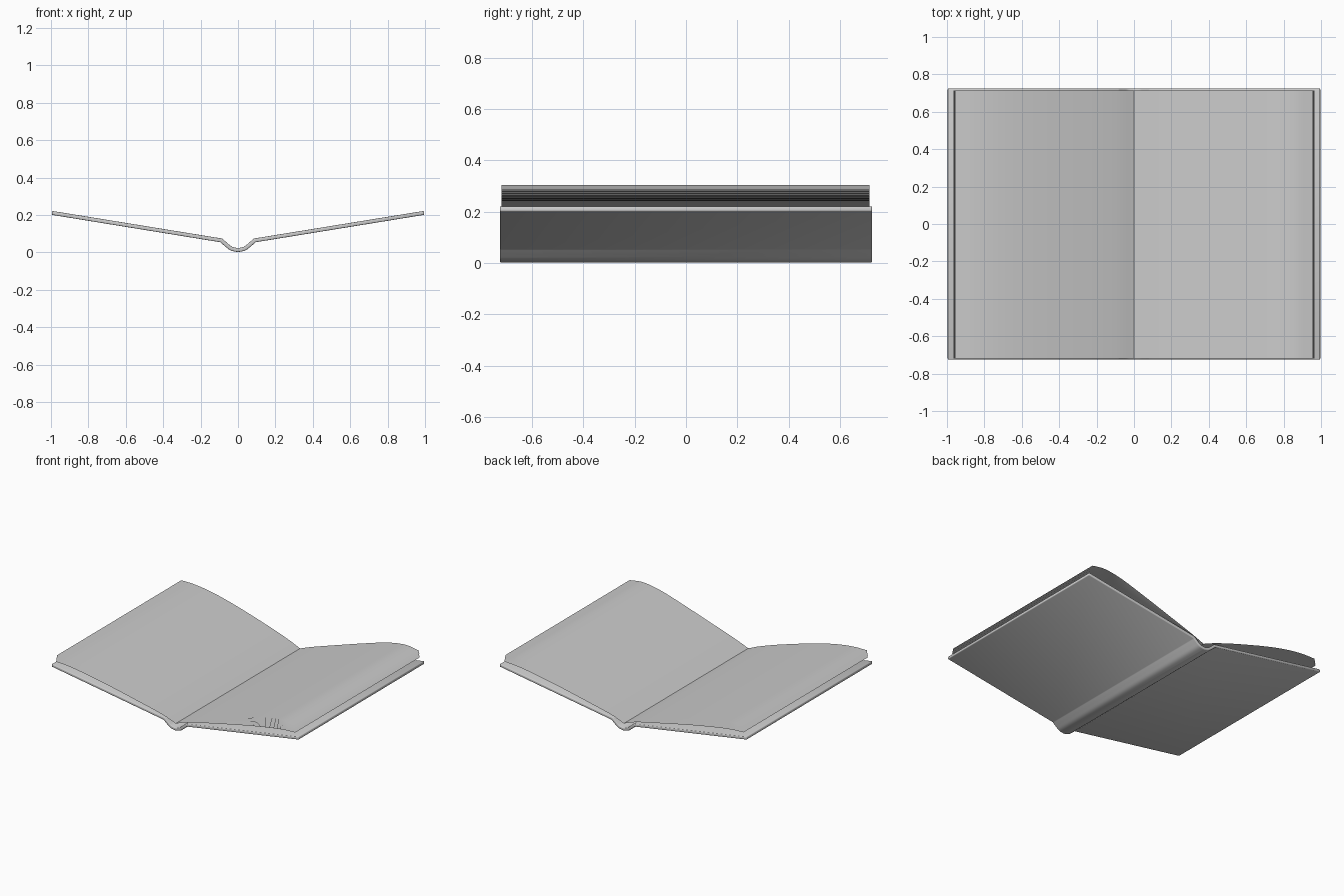
import bpy, bmesh, math
from mathutils import Vector

if "Cube" in bpy.data.objects:
    bpy.data.objects.remove(bpy.data.objects["Cube"])

SHEETS = 20


def spline(pts, steps=6):
    """Catmull-Rom curve through 2D points."""
    p = [Vector(q) for q in pts]
    p = [2 * p[0] - p[1]] + p + [2 * p[-1] - p[-2]]
    out = []
    for i in range(1, len(p) - 2):
        a, b, c, d = p[i - 1:i + 3]
        for k in range(steps):
            t = k / steps
            out.append(0.5 * (2 * b + (c - a) * t + (2 * a - 5 * b + 4 * c - d) * t * t
                              + (3 * b - a - 3 * c + d) * t ** 3))
    return out + [p[-2]]


def add_strip(bm, profile, y0, y1):
    """Extrude an open x-z profile along y."""
    rows = [(bm.verts.new((x, y0, z)), bm.verts.new((x, y1, z))) for x, z in profile]
    for (a, b), (c, d) in zip(rows, rows[1:]):
        f = bm.faces.new((a, c, d, b))
        f.normal_update()
        if f.normal.z < 0:
            f.normal_flip()


def finish(bm, name):
    me = bpy.data.meshes.new(name)
    bm.to_mesh(me)
    bm.free()
    ob = bpy.data.objects.new(name, me)
    bpy.context.collection.objects.link(ob)
    return ob


def smooth(ob, angle):
    bpy.ops.object.select_all(action='DESELECT')
    ob.select_set(True)
    bpy.context.view_layer.objects.active = ob
    bpy.ops.object.shade_smooth_by_angle(angle=math.radians(angle))


# cover: two flat boards joined by a rounded spine
spine_half = spline([(0, 0.012), (0.035, 0.020), (0.062, 0.040), (0.09, 0.064)], 4)
half = [(p.x, p.y) for p in spine_half] + [(0.995, 0.211)]
profile = [(-x, z) for x, z in reversed(half[1:])] + half
bm = bmesh.new()
add_strip(bm, profile, -0.725, 0.725)
cover = finish(bm, "cover")
sol = cover.modifiers.new("thickness", 'SOLIDIFY')
sol.thickness = 0.021
sol.offset = 0
sol.use_even_offset = True
bev = cover.modifiers.new("rounded_edges", 'BEVEL')
bev.width = 0.005
bev.segments = 2
bev.limit_method = 'ANGLE'
bev.angle_limit = math.radians(50)
smooth(cover, 35)

# pages: thin sheets fanning out from the gutter on both sides
xs = [0, 0.1, 0.27, 0.525, 0.71, 0.85, 0.957]
bottom = [0.050, 0.086, 0.125, 0.180, 0.215, 0.236, 0.243]
tops = {
    "right_pages": (1, [0.050, 0.088, 0.145, 0.228, 0.283, 0.304, 0.291]),
    "left_pages": (-1, [0.050, 0.092, 0.150, 0.226, 0.270, 0.289, 0.291]),
}
for name, (side, top) in tops.items():
    bm = bmesh.new()
    for i in range(SHEETS):
        t = i / (SHEETS - 1)
        stretch = 1 + 0.008 * (1 - t)
        pts = [(x * stretch, b + (h - b) * t) for x, b, h in zip(xs, bottom, top)]
        add_strip(bm, [(side * p.x, p.y) for p in spline(pts)], -0.718, 0.715)
    smooth(finish(bm, name), 40)
